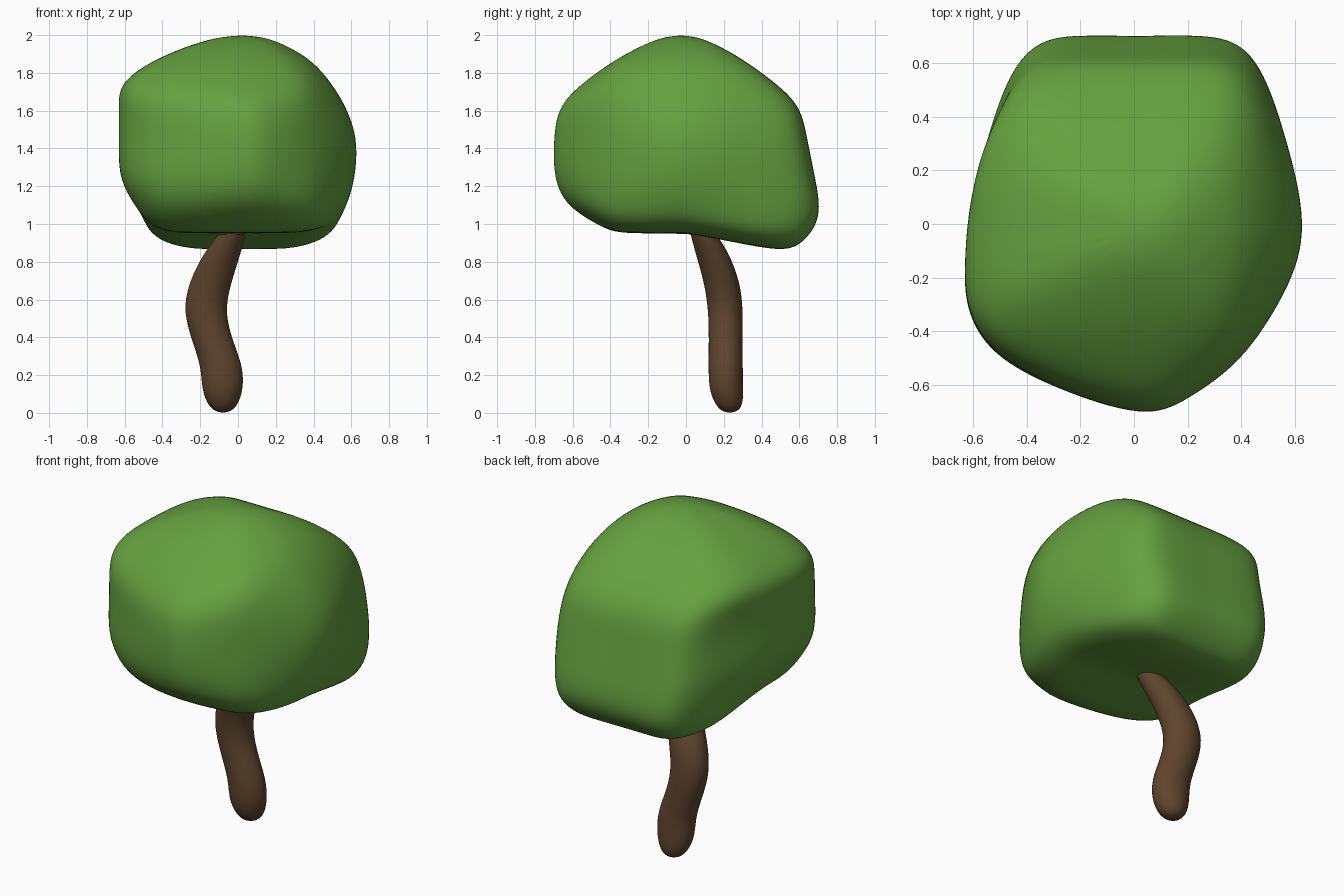
import bpy, bmesh, math
from mathutils import Vector

if "Cube" in bpy.data.objects:
    bpy.data.objects.remove(bpy.data.objects["Cube"])


def skin(name, rings, bottom, top, color):
    """Smooth closed skin whose subdivided surface passes close to the given rings."""
    rows, n = len(rings), len(rings[0])
    bottom, top = Vector(bottom), Vector(top)
    bm = bmesh.new()
    grid = []
    for i, ring in enumerate(rings):
        row = []
        for j, p in enumerate(ring):
            below = rings[i - 1][j] if i else bottom
            above = rings[i + 1][j] if i < rows - 1 else top
            # push outward to offset subdivision shrinkage
            around = below + above + ring[j - 1] + ring[(j + 1) % n]
            row.append(bm.verts.new(p + (p * 4 - around) / 6))
        grid.append(row)
    lo, hi = bm.verts.new(bottom), bm.verts.new(top)
    for j in range(n):
        k = (j + 1) % n
        bm.faces.new((lo, grid[0][k], grid[0][j]))
        bm.faces.new((hi, grid[-1][j], grid[-1][k]))
        for a, b in zip(grid, grid[1:]):
            bm.faces.new((a[j], a[k], b[k], b[j]))
    bmesh.ops.recalc_face_normals(bm, faces=bm.faces)
    for f in bm.faces:
        f.smooth = True
    mesh = bpy.data.meshes.new(name)
    bm.to_mesh(mesh)
    bm.free()
    obj = bpy.data.objects.new(name, mesh)
    bpy.context.collection.objects.link(obj)
    mod = obj.modifiers.new("smooth", 'SUBSURF')
    mod.levels = mod.render_levels = 3
    mat = bpy.data.materials.new(name + "_colour")
    mat.diffuse_color = (*color, 1)
    mat.use_nodes = True
    mat.node_tree.nodes["Principled BSDF"].inputs["Base Color"].default_value = mat.diffuse_color
    mesh.materials.append(mat)
    return obj


# Foliage: pentagonal waist that turns squarer toward the top and bottom
outline = [(1, 0), (.87, .52), (.70, .90), (.42, 1), (.04, 1), (-.35, 1),
           (-.66, .92), (-.83, .55), (-.96, .15), (-1, -.2), (-.98, -.45),
           (-.82, -.68), (-.45, -.86), (.04, -1), (.32, -.91), (.62, -.70),
           (.88, -.36)]
# z, droop toward back, x min, x max, y min, y max, widening toward back, squareness
levels = [
    (.955, -.185, .31, .32, .33, .46, .05, .8),
    (1.00, -.15, .46, .49, .46, .605, .15, .7),
    (1.10, -.08, .54, .57, .62, .70, .05, .35),
    (1.25, 0, .62, .62, .695, .675, .02, .1),
    (1.45, 0, .625, .63, .70, .635, 0, 0),
    (1.62, 0, .625, .57, .665, .59, 0, .15),
    (1.75, 0, .60, .485, .535, .46, 0, .5),
    (1.875, 0, .42, .37, .36, .29, 0, .6),
    (1.97, 0, .17, .19, .17, .11, 0, .4),
]
rings = []
for z, droop, x0, x1, y0, y1, widen, square in levels:
    ring = []
    for u, v in outline:
        r = (abs(u) ** 5 + abs(v) ** 5) ** .2
        s = 1 - square + square / r
        y = v * s * (y1 if v > 0 else y0)
        back = max(0, y)
        x = u * s * (x1 if u > 0 else x0) * (1 + widen * back)
        ring.append(Vector((x, y, z + droop * back)))
    rings.append(ring)
skin("foliage", rings, (0, .02, .955), (.03, -.03, 2.003), (.13, .35, .05))

# Trunk: bent oval tube; x, y, z, x radius, y radius
path = [
    (-.08, .23, .03, .065, .06),
    (-.083, .215, .12, .105, .088),
    (-.09, .21, .25, .11, .09),
    (-.14, .21, .40, .108, .09),
    (-.17, .207, .55, .11, .092),
    (-.14, .185, .70, .11, .094),
    (-.08, .135, .85, .095, .086),
    (-.03, .09, .95, .07, .066),
    (.0, .05, 1.05, .05, .05),
]
rings = [[Vector((x + rx * math.cos(a), y + ry * math.sin(a), z))
          for a in (i * math.tau / 10 for i in range(10))]
         for x, y, z, rx, ry in path]
skin("trunk", rings, (-.08, .23, -.008), (.01, .04, 1.09), (.115, .06, .027))
